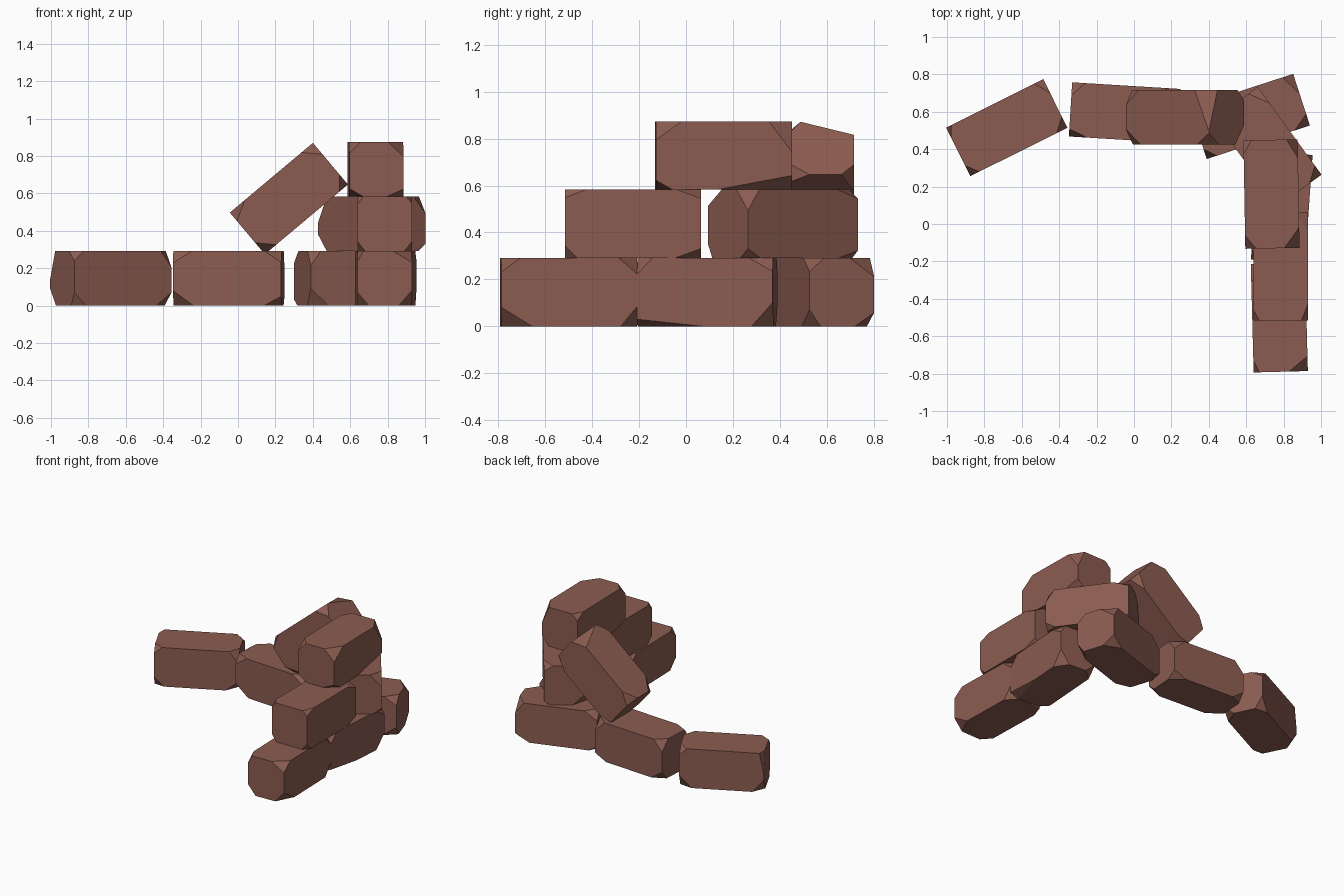
import bpy, bmesh, math, random
from mathutils import Matrix, Vector

if "Cube" in bpy.data.objects:
    bpy.data.objects.remove(bpy.data.objects["Cube"])

random.seed(7)
HALF = (0.29, 0.145, 0.1455)   # half length, width, height of one brick

clay = bpy.data.materials.new("brick red")
clay.diffuse_color = (0.26, 0.108, 0.082, 1)
clay.use_nodes = True
clay.node_tree.nodes["Principled BSDF"].inputs["Base Color"].default_value = clay.diffuse_color


def brick(name, loc, yaw, pitch=0, chips=None):
    """Brick with all eight corners knocked off; chips sets the size of chosen ones."""
    chips = chips or {}
    bm = bmesh.new()
    for sx in (-1, 1):
        for sy in (-1, 1):
            for sz in (-1, 1):
                cut = (random.uniform(.05, .11), random.uniform(.03, .09),
                       random.uniform(.03, .09))
                key = "".join("+" if s > 0 else "-" for s in (sx, sy, sz))
                cut = chips.get(key, cut)
                corner = Vector((sx * HALF[0], sy * HALF[1], sz * HALF[2]))
                # three points per corner leave one flat chip in the hull
                for axis, s in enumerate((sx, sy, sz)):
                    p = corner.copy()
                    p[axis] -= s * cut[axis]
                    bm.verts.new(p)
    bmesh.ops.convex_hull(bm, input=bm.verts[:])
    bmesh.ops.dissolve_limit(bm, angle_limit=0.01, verts=bm.verts[:], edges=bm.edges[:])
    bmesh.ops.recalc_face_normals(bm, faces=bm.faces[:])
    bmesh.ops.transform(bm, verts=bm.verts[:], matrix=Matrix.Rotation(math.radians(yaw), 4, 'Z')
                        @ Matrix.Rotation(math.radians(-pitch), 4, 'Y'))
    me = bpy.data.meshes.new(name)
    bm.to_mesh(me)
    bm.free()
    me.materials.append(clay)
    ob = bpy.data.objects.new(name, me)
    ob.location = loc
    bpy.context.collection.objects.link(ob)


# bottom course
brick("brick_far_left", (-0.68, 0.515, 0.1455), 26.5,
      chips={"+--": (.09, .08, .07), "-++": (.03, .06, .15), "-+-": (.08, .07, .09)})
brick("brick_left", (-0.05, 0.595, 0.1455), -3.5,
      chips={"---": (.11, .07, .08), "+-+": (.09, .06, .06), "-++": (.07, .07, .08)})
brick("brick_corner", (0.62, 0.575, 0.1455), 18,
      chips={"---": (.1, .06, .09), "+++": (.06, .11, .08)})
brick("brick_right", (0.79, 0.09, 0.1455), 86,
      chips={"+--": (.09, .07, .1), "---": (.28, .06, .03)})
brick("brick_front", (0.777, -0.5, 0.1455), 91.5,
      chips={"---": (.13, .07, .08), "--+": (.08, .1, .06), "+-+": (.08, .08, .07),
             "-+-": (.07, .06, .07)})

# second course
brick("middle_brick_front", (0.785, -0.225, 0.437), 90,
      chips={"+--": (.11, .05, .04), "---": (.05, .04, .05)})
brick("middle_brick_corner", (0.715, 0.413, 0.437), -54,
      chips={"---": (.08, .09, .09), "--+": (.08, .07, .14), "+++": (.06, .08, .09),
             "+-+": (.1, .1, .07)})

# top course
brick("top_brick", (0.735, 0.16, 0.728), 91,
      chips={"+--": (.32, .06, .06), "+-+": (.1, .06, .13), "---": (.07, .09, .04),
             "-++": (.07, .06, .06)})

# brick leaning on the stack
brick("leaning_brick", (0.272, 0.571, 0.572), 0, 40,
      chips={"+++": (.1, .22, .07), "+-+": (.08, .06, .08), "-++": (.09, .08, .05),
             "---": (.08, .07, .08), "+--": (.06, .1, .07)})
